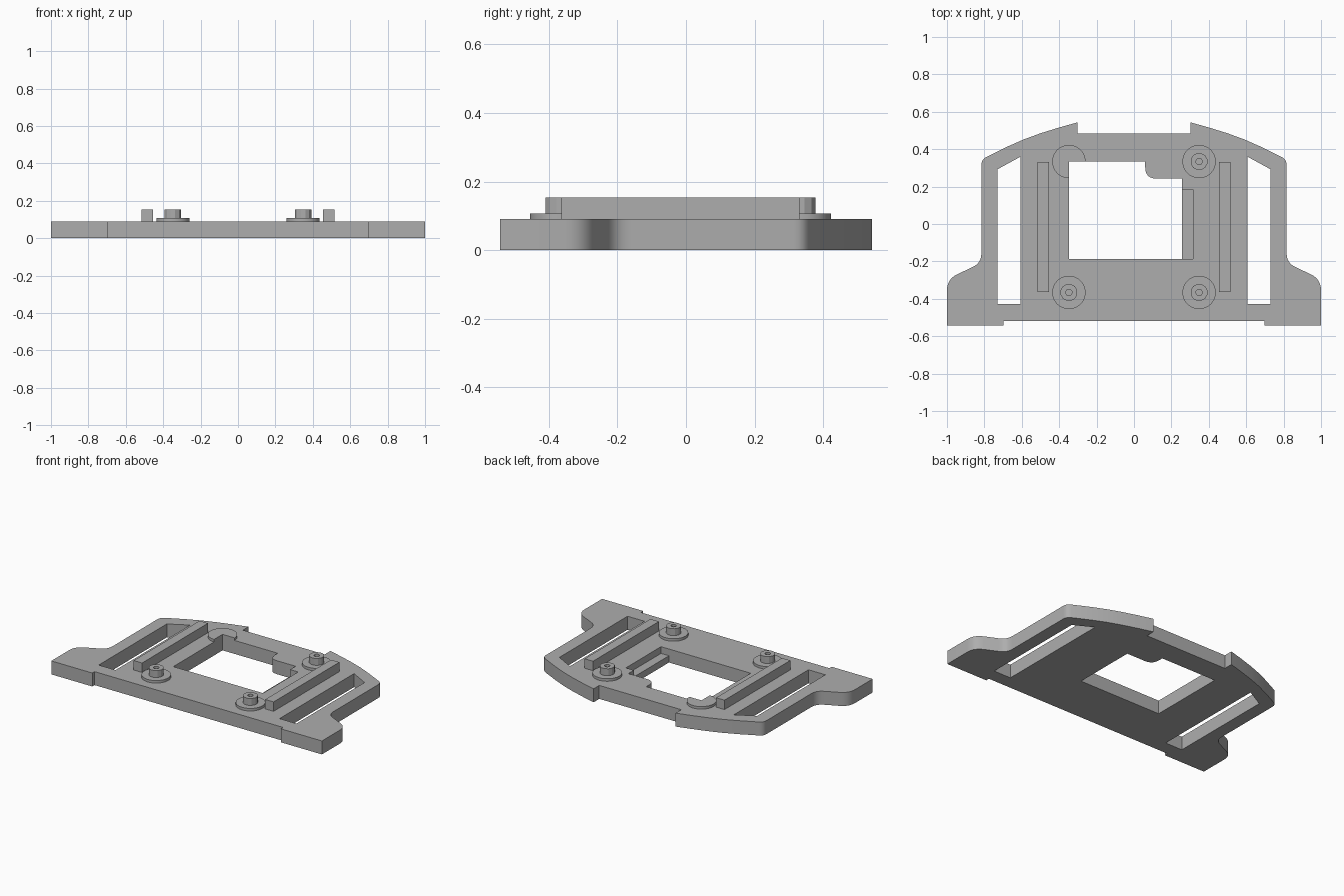
import bpy, bmesh
from math import sin, cos, tau
from mathutils import Vector

cube = bpy.data.objects.get("Cube")
if cube:
    bpy.data.objects.remove(cube, do_unlink=True)

grey = bpy.data.materials.new("plain_grey")
grey.use_nodes = True
COLOUR = (0.42, 0.42, 0.42, 1)
grey.diffuse_color = COLOUR
grey.node_tree.nodes["Principled BSDF"].inputs["Base Color"].default_value = COLOUR

PLATE, PAD, TOP = 0.09, 0.107, 0.153   # heights of the three levels
POST_X, BACK_Y, FRONT_Y = 0.348, 0.334, -0.366


def prism(name, points, z0, z1):
    """Extrude a flat outline from z0 to z1."""
    bm = bmesh.new()
    face = bm.faces.new([bm.verts.new((x, y, z0)) for x, y in points])
    new = bmesh.ops.extrude_face_region(bm, geom=[face])["geom"]
    verts = [v for v in new if isinstance(v, bmesh.types.BMVert)]
    bmesh.ops.translate(bm, verts=verts, vec=(0, 0, z1 - z0))
    bmesh.ops.recalc_face_normals(bm, faces=bm.faces)
    mesh = bpy.data.meshes.new(name)
    bm.to_mesh(mesh)
    bm.free()
    mesh.materials.append(grey)
    obj = bpy.data.objects.new(name, mesh)
    bpy.context.collection.objects.link(obj)
    return obj


def box(x0, x1, y0, y1):
    return [(x0, y0), (x1, y0), (x1, y1), (x0, y1)]


def circle(x, y, r, n):
    return [(x + r * cos(tau * (i + 0.5) / n), y + r * sin(tau * (i + 0.5) / n)) for i in range(n)]


def rounded(a, corner, b, size, steps=6):
    """Points of a curve that rounds off one corner between a and b."""
    a, c, b = Vector(a), Vector(corner), Vector(b)
    p, q = c + (a - c).normalized() * size, c + (b - c).normalized() * size
    return [tuple(p * (1 - t) ** 2 + c * 2 * t * (1 - t) + q * t * t)
            for t in (i / steps for i in range(steps + 1))]


def cut(obj, cutter):
    mod = obj.modifiers.new("cut", "BOOLEAN")
    mod.operation, mod.solver, mod.object = "DIFFERENCE", "EXACT", cutter
    with bpy.context.temp_override(object=obj, active_object=obj):
        bpy.ops.object.modifier_apply(modifier=mod.name)
    bpy.data.objects.remove(cutter, do_unlink=True)


def smooth(obj):
    bpy.ops.object.select_all(action="DESELECT")
    obj.select_set(True)
    bpy.context.view_layer.objects.active = obj
    bpy.ops.object.shade_smooth_by_angle(angle=0.45)


# Base plate: half outline from front to back, then mirrored
foot, waist, shoulder, tip = (1, -0.295), (0.816, -0.208), (0.816, 0.345), (0.303, 0.543)
half = [(0.697, -0.518), (0.697, -0.5425), (1, -0.5425)]
half += rounded((1, -0.5), foot, waist, 0.06)
half += rounded(foot, waist, shoulder, 0.05)
half += rounded(waist, shoulder, (0.674, 0.415), 0.03, 4)
half += [(0.674, 0.415), (0.59, 0.452), (0.5, 0.485), (0.4, 0.516), tip, (0.303, 0.483)]
plate = prism("base_plate", half + [(-x, y) for x, y in reversed(half)], 0, PLATE)

# Side slots with slanted back ends
for s in (-1, 1):
    slot = [(0.606, -0.427), (0.731, -0.427), (0.731, 0.292), (0.606, 0.36)]
    cut(plate, prism("slot_cutter", [(s * x, y) for x, y in slot], -0.1, 0.3))

# Central window with a rounded lug in one corner
WIN_L, WIN_R, WIN_F = -POST_X, 0.256, -0.186
lug = rounded((WIN_R, 0.243), (0.06, 0.243), (0.06, BACK_Y), 0.06)
window = [(WIN_L, WIN_F), (WIN_R, WIN_F), (WIN_R, 0.243)] + lug + [(0.06, BACK_Y), (WIN_L, BACK_Y)]
cut(plate, prism("window_cutter", window, -0.1, 0.3))

# Shallow ledge beside the window
cut(plate, prism("ledge_cutter", box(0.2, 0.315, WIN_F, 0.185), 0.045, 0.3))
smooth(plate)

# Raised bars
for side, s in (("right", -1), ("left", 1)):
    prism("bar_" + side, box(s * 0.486 - 0.031, s * 0.486 + 0.031, -0.363, 0.332), PLATE - 0.01, TOP)

# Round pads with hollow pegs; the pad at the window corner is notched and bare
for name, x, y in (("front_right", -POST_X, FRONT_Y), ("front_left", POST_X, FRONT_Y),
                   ("back_right", -POST_X, BACK_Y), ("back_left", POST_X, BACK_Y)):
    pad = prism("pad_" + name, circle(x, y, 0.089, 40), PLATE - 0.01, PAD)
    if name == "back_right":
        cut(pad, prism("pad_cutter", box(x, x + 0.3, y - 0.3, y), 0, 0.3))
    else:
        peg = prism("peg_" + name, circle(x, y, 0.046, 12), PAD - 0.005, TOP)
        cut(peg, prism("peg_cutter", circle(x, y, 0.017, 12), PAD, 0.3))
    smooth(pad)
